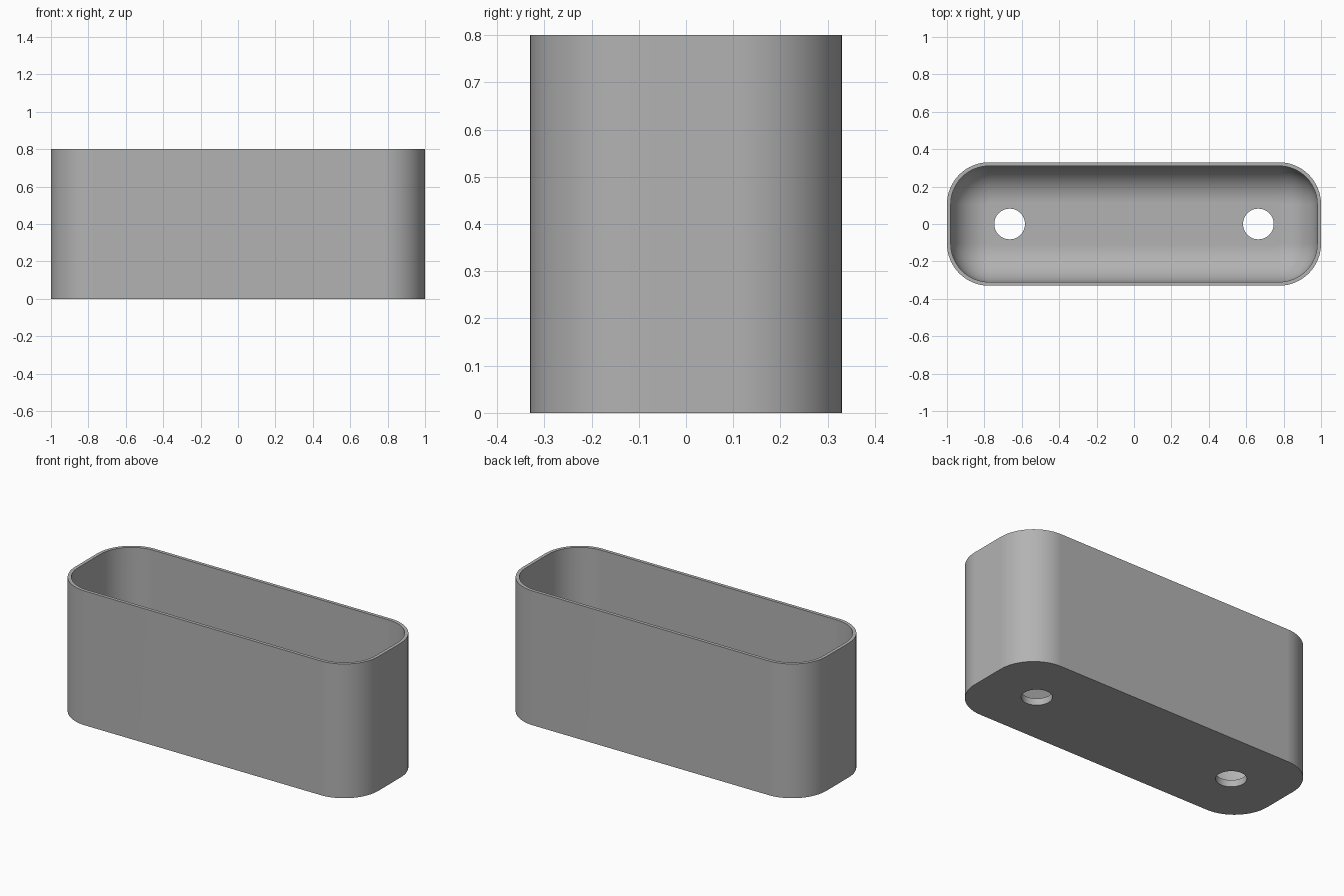
import bpy, bmesh, math

cube = bpy.data.objects.get("Cube")
if cube:
    bpy.data.objects.remove(cube, do_unlink=True)

HALF_X, HALF_Y, HEIGHT = 1.0, 0.33, 0.8
CORNER, WALL, FLOOR, FILLET = 0.225, 0.02, 0.04, 0.2
HOLE_X, HOLE_R = 0.665, 0.082
STEPS = 16

grey = bpy.data.materials.new("plain grey")
grey.use_nodes = True
colour = (0.45, 0.45, 0.45, 1)
grey.diffuse_color = colour
grey.node_tree.nodes["Principled BSDF"].inputs["Base Color"].default_value = colour


def ring(bm, inset, z):
    """Rounded rectangle of vertices, shrunk by inset."""
    r = max(CORNER - inset, 0.001)
    cx, cy = HALF_X - inset - r, HALF_Y - inset - r
    verts = []
    for q, (sx, sy) in enumerate(((1, 1), (-1, 1), (-1, -1), (1, -1))):
        for i in range(STEPS + 1):
            a = math.pi / 2 * (q + i / STEPS)
            verts.append(bm.verts.new((sx * cx + r * math.cos(a),
                                       sy * cy + r * math.sin(a), z)))
    return verts


# Tray shell: outer wall, flat rim, inner wall and rounded inner floor
bm = bmesh.new()
levels = [(0, 0), (0, HEIGHT), (WALL, HEIGHT)]
for i in range(STEPS + 1):
    a = math.pi / 2 * i / STEPS
    levels.append((WALL + FILLET * (1 - math.cos(a)),
                   FLOOR + FILLET * (1 - math.sin(a))))
rings = [ring(bm, d, z) for d, z in levels]
for low, high in zip(rings, rings[1:]):
    for i in range(len(low)):
        j = (i + 1) % len(low)
        bm.faces.new((low[i], low[j], high[j], high[i]))
bm.faces.new(rings[0][::-1])
bm.faces.new(rings[-1])
bmesh.ops.recalc_face_normals(bm, faces=bm.faces[:])
mesh = bpy.data.meshes.new("tray")
bm.to_mesh(mesh)
bm.free()
mesh.materials.append(grey)
tray = bpy.data.objects.new("tray", mesh)
bpy.context.collection.objects.link(tray)

# Two drain holes through the floor
for side in (-1, 1):
    bpy.ops.mesh.primitive_cylinder_add(vertices=48, radius=HOLE_R, depth=0.3,
                                        location=(side * HOLE_X, 0, 0))
    cutter = bpy.context.object
    cutter.name = "hole_cutter"
    cutter.hide_render = True
    cutter.data.materials.append(grey)
    cut = tray.modifiers.new("drain hole", 'BOOLEAN')
    cut.operation, cut.solver, cut.object = 'DIFFERENCE', 'EXACT', cutter
    bpy.context.view_layer.objects.active = tray
    bpy.ops.object.modifier_apply(modifier=cut.name)
    bpy.data.objects.remove(cutter, do_unlink=True)

# Smooth curves with crisp rim and hole edges
bpy.ops.object.select_all(action='DESELECT')
tray.select_set(True)
bpy.context.view_layer.objects.active = tray
bpy.ops.object.shade_smooth_by_angle(angle=math.radians(30))
tray.modifiers.new("even shading", 'WEIGHTED_NORMAL').keep_sharp = True
